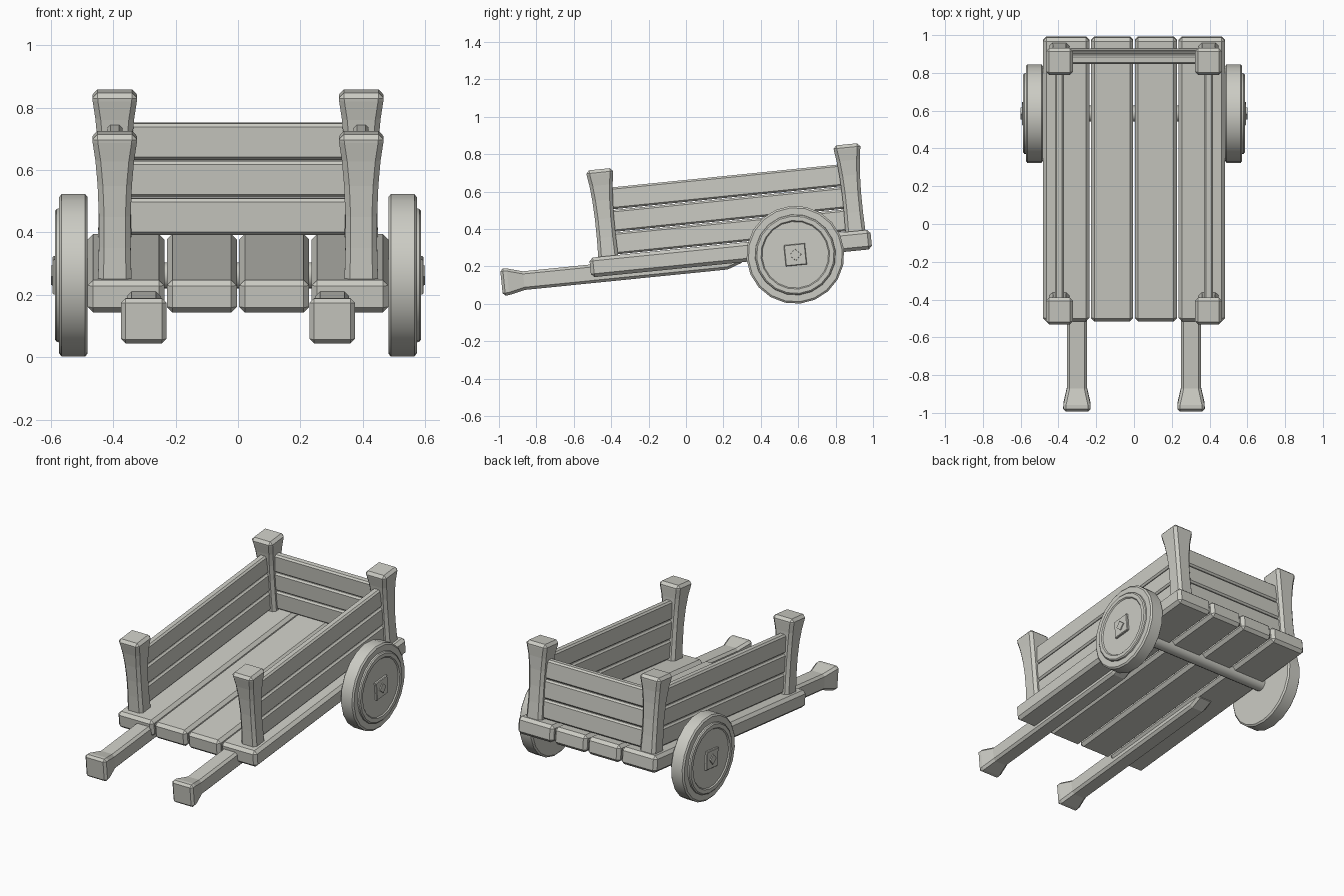
import bpy, bmesh, math

cube = bpy.data.objects.get("Cube")
if cube:
    bpy.data.objects.remove(cube, do_unlink=True)

TILT = math.radians(5.75)   # the whole cart leans forward onto its handles
BED_Z = 0.298               # height of the bed top at the middle

wood = bpy.data.materials.new("pale grey")
wood.use_nodes = True
COLOR = (0.6, 0.6, 0.55, 1)
wood.diffuse_color = COLOR
wood.node_tree.nodes["Principled BSDF"].inputs["Base Color"].default_value = COLOR


def loft(name, rings, bevel=0.0, mirror=False, smooth=False):
    """Skin a list of point rings, cap both ends and lean it with the cart."""
    bm = bmesh.new()
    loops = [[bm.verts.new(p) for p in ring] for ring in rings]
    n = len(loops[0])
    for a, b in zip(loops, loops[1:]):
        for i in range(n):
            j = (i + 1) % n
            bm.faces.new((a[i], a[j], b[j], b[i]))
    bm.faces.new(loops[0])
    bm.faces.new(loops[-1])
    bmesh.ops.recalc_face_normals(bm, faces=bm.faces)
    mesh = bpy.data.meshes.new(name)
    bm.to_mesh(mesh)
    bm.free()
    mesh.materials.append(wood)
    obj = bpy.data.objects.new(name, mesh)
    bpy.context.collection.objects.link(obj)
    obj.rotation_euler.x = TILT
    obj.location.z = BED_Z
    if smooth:
        bpy.ops.object.select_all(action='DESELECT')
        obj.select_set(True)
        bpy.context.view_layer.objects.active = obj
        bpy.ops.object.shade_smooth_by_angle(angle=math.radians(25))
    if bevel:
        mod = obj.modifiers.new("chamfer", 'BEVEL')
        mod.width = bevel
        mod.segments = 1
        mod.limit_method = 'ANGLE'
        mod.angle_limit = math.radians(40)
    if mirror:
        obj.modifiers.new("both sides", 'MIRROR')
    return obj


def rect_z(x, y, z, half):
    return [(x + sx * half, y + sy * half, z)
            for sx, sy in ((-1, -1), (1, -1), (1, 1), (-1, 1))]


def rect_y(x0, x1, y, z0, z1):
    return [(x0, y, z0), (x1, y, z0), (x1, y, z1), (x0, y, z1)]


def box(name, x0, x1, y0, y1, z0, z1, bevel, mirror=False):
    return loft(name, [rect_y(x0, x1, y, z0, z1) for y in (y0, y1)], bevel, mirror)


def turned(name, profile, sides, y, z, phase=0.0, **kw):
    """Rings around the x axis from (x, radius) pairs."""
    rings = [[(x, y + r * math.sin(phase + math.tau * i / sides),
               z - r * math.cos(phase + math.tau * i / sides))
              for i in range(sides)] for x, r in profile]
    return loft(name, rings, **kw)


# Bed planks
box("inner_bed_planks", 0.004, 0.228, -0.52, 0.99, -0.105, 0, 0.018, True)
box("outer_bed_planks", 0.236, 0.482, -0.52, 0.99, -0.105, 0, 0.018, True)

# Corner posts, flaring towards the top
POST_X, FRONT_Y, BACK_Y = 0.395, -0.418, 0.91
flare = [(-0.02, 0.054), (0.1, 0.051), (0.2, 0.051), (0.3, 0.055),
         (0.38, 0.062), (0.44, 0.071), (0.466, 0.073)]
for name, y in (("front_posts", FRONT_Y), ("back_posts", BACK_Y)):
    loft(name, [rect_z(POST_X, y, z, h) for z, h in flare], 0.017, True)

# Three boards on each side and at the back
for i in range(3):
    z0 = 0.004 + 0.121 * i
    z1 = z0 + 0.117
    box(f"side_boards_{i + 1}", POST_X - 0.024, POST_X + 0.024,
        FRONT_Y, BACK_Y, z0, z1, 0.01, True)
    box(f"back_board_{i + 1}", -POST_X, POST_X,
        BACK_Y - 0.024, BACK_Y + 0.024, z0, z1, 0.01)

# Handles: flared grip, straight shaft, tapered tail under the bed
grip = [(-1.0, 0.073, -0.156, -0.01), (-0.965, 0.072, -0.155, -0.012),
        (-0.88, 0.053, -0.136, -0.036), (0.21, 0.053, -0.136, -0.036),
        (0.3, 0.053, -0.104, -0.036)]
loft("handles", [rect_y(0.302 - h, 0.302 + h, y, z0, z1)
                 for y, h, z0, z1 in grip], 0.014, True)

# Axle and wheels
AXLE_Y, AXLE_Z = 0.578, -0.094
turned("axle", [(-0.5, 0.042), (0.5, 0.042)], 16, AXLE_Y, AXLE_Z, smooth=True)
tyre = [(0.482, 0.252), (0.49, 0.262), (0.565, 0.262), (0.573, 0.252),
        (0.573, 0.216), (0.581, 0.214), (0.587, 0.207), (0.587, 0.184),
        (0.58, 0.178)]
turned("wheels", tyre, 20, AXLE_Y, AXLE_Z, mirror=True, smooth=True)

# Square hub plates with a small diamond peg
turned("hub_plates", [(0.57, 0.08), (0.59, 0.08), (0.594, 0.075)], 4,
       AXLE_Y, AXLE_Z, math.pi / 4, mirror=True)
turned("hub_pegs", [(0.585, 0.034), (0.6, 0.031)], 4,
       AXLE_Y, AXLE_Z, mirror=True)
